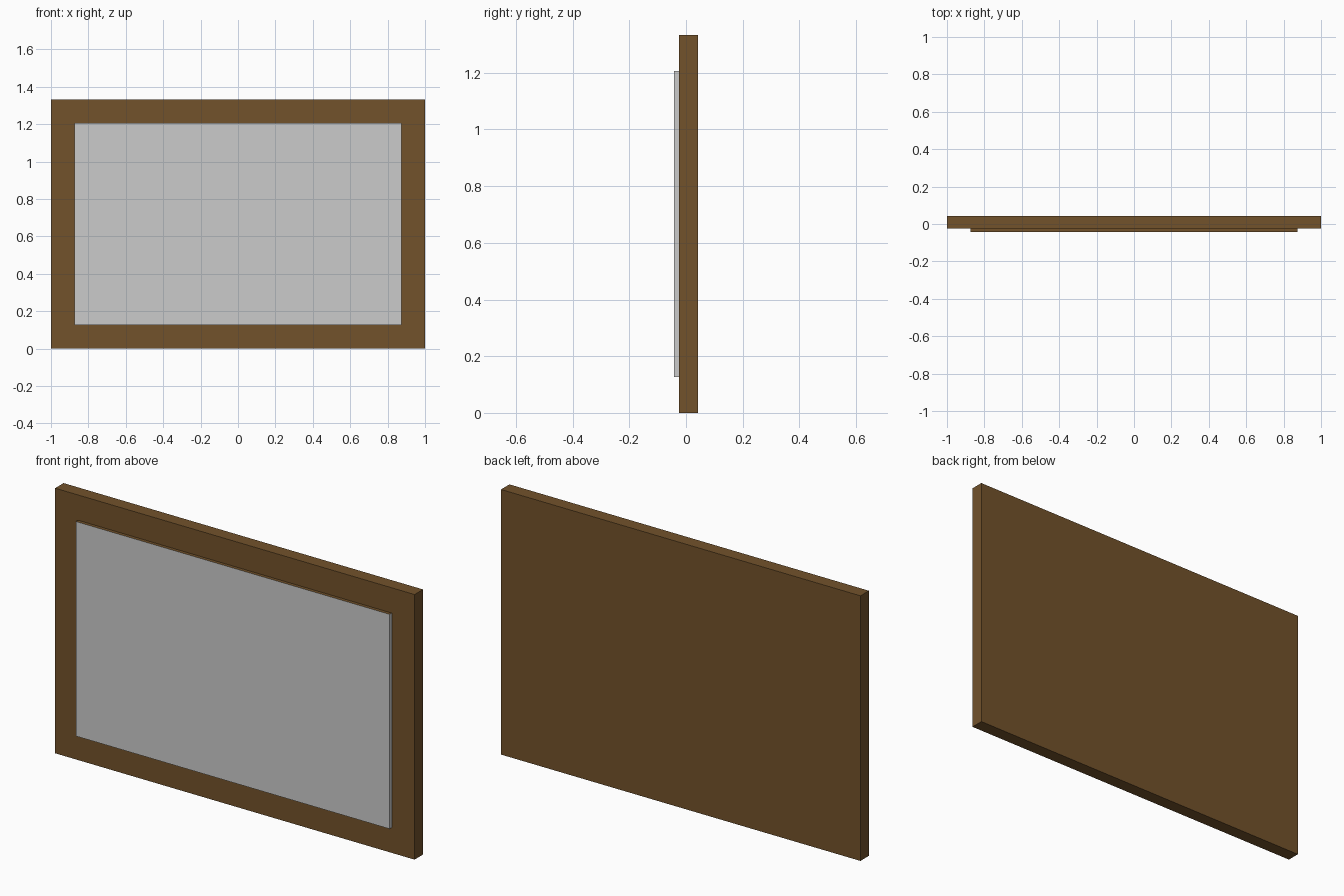
import bpy
import bmesh
from mathutils import Matrix

if "Cube" in bpy.data.objects:
    bpy.data.objects.remove(bpy.data.objects["Cube"])

WIDTH, HEIGHT = 2.0, 1.333
FRONT, BACK, PANEL_FRONT = -0.025, 0.042, -0.042
BORDER = 0.127

brown = bpy.data.materials.new("brown_wood")
brown.diffuse_color = (0.17, 0.085, 0.024, 1)
brown.use_nodes = True
brown.node_tree.nodes["Principled BSDF"].inputs["Base Color"].default_value = brown.diffuse_color
grey = bpy.data.materials.new("grey_panel")
grey.diffuse_color = (0.8, 0.8, 0.8, 1)
grey.use_nodes = True
grey.node_tree.nodes["Principled BSDF"].inputs["Base Color"].default_value = grey.diffuse_color

# Backing board
bm = bmesh.new()
bmesh.ops.create_cube(
    bm, size=1,
    matrix=Matrix.Translation((0, (FRONT + BACK) / 2, HEIGHT / 2))
    @ Matrix.Diagonal((WIDTH, BACK - FRONT, HEIGHT, 1)))
bm.normal_update()

# Border around the front, then the raised panel inside it
panel = min(bm.faces, key=lambda f: f.calc_center_median().y)
bmesh.ops.inset_region(bm, faces=[panel], thickness=BORDER, use_even_offset=True)
raised = bmesh.ops.extrude_discrete_faces(bm, faces=[panel])["faces"][0]
rim = [e.verts for e in raised.edges]
for v in raised.verts:
    v.co.y = PANEL_FRONT

# Close the panel's four thin sides
bmesh.ops.remove_doubles(bm, verts=bm.verts, dist=1e-5)
open_edges = [e for e in bm.edges if e.is_boundary]
if open_edges:
    bmesh.ops.bridge_loops(bm, edges=open_edges)
bmesh.ops.recalc_face_normals(bm, faces=bm.faces)

# Grey front and upright sides on the panel, brown elsewhere
for f in bm.faces:
    in_front = f.calc_center_median().y < FRONT - 0.001
    f.material_index = int(in_front and abs(f.normal.z) < 0.5)

mesh = bpy.data.meshes.new("framed_board")
bm.to_mesh(mesh)
bm.free()
mesh.materials.append(brown)
mesh.materials.append(grey)
board = bpy.data.objects.new("framed_board", mesh)
bpy.context.collection.objects.link(board)
